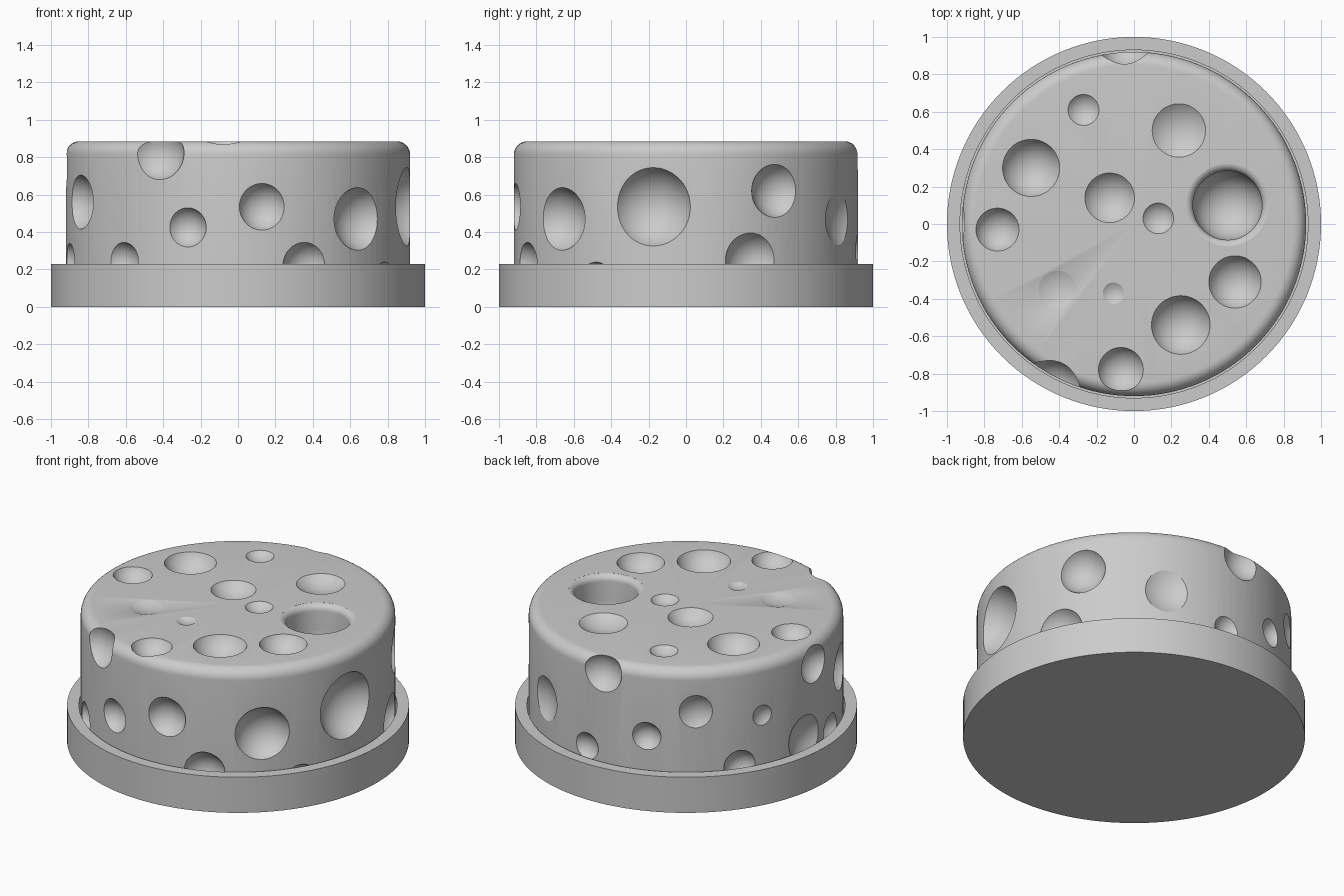
import bpy, bmesh, math
from mathutils import Vector, Matrix

old = bpy.data.objects.get("Cube")
if old:
    bpy.data.objects.remove(old)

TOP, RADIUS = 0.885, 0.92


def make_material(name, colour):
    mat = bpy.data.materials.new(name)
    mat.use_nodes = True
    mat.diffuse_color = colour
    mat.node_tree.nodes["Principled BSDF"].inputs["Base Color"].default_value = colour
    return mat


grey = make_material("plain grey", (0.6, 0.6, 0.6, 1))


def add_object(name, bm):
    bmesh.ops.recalc_face_normals(bm, faces=bm.faces)
    mesh = bpy.data.meshes.new(name)
    bm.to_mesh(mesh)
    bm.free()
    mesh.materials.append(grey)
    obj = bpy.data.objects.new(name, mesh)
    bpy.context.scene.collection.objects.link(obj)
    return obj


def lathe(name, profile, steps=128, offset=(0, 0, 0)):
    """Spin an (r, z) profile that starts and ends on the axis."""
    bm = bmesh.new()
    verts = [bm.verts.new((r, 0, z)) for r, z in profile]
    edges = [bm.edges.new(pair) for pair in zip(verts, verts[1:])]
    bmesh.ops.spin(bm, geom=verts + edges, axis=(0, 0, 1), cent=(0, 0, 0),
                   angle=math.tau, steps=steps, use_duplicate=False)
    bmesh.ops.remove_doubles(bm, verts=bm.verts, dist=1e-5)
    bmesh.ops.translate(bm, verts=bm.verts, vec=offset)
    return add_object(name, bm)


def arc(cr, cz, radius, start, end, n):
    angles = [math.radians(start + (end - start) * i / n) for i in range(n + 1)]
    return [(cr + radius * math.cos(a), cz + radius * math.sin(a)) for a in angles]


def shade(obj):
    bpy.ops.object.select_all(action='DESELECT')
    bpy.context.view_layer.objects.active = obj
    obj.select_set(True)
    bpy.ops.object.shade_smooth_by_angle(angle=math.radians(30))


# Round tray with a raised rim
tray = lathe("tray", [(0, 0), (1, 0), (1, 0.23), (0.93, 0.23), (0.93, 0.05), (0, 0.05)])

# Round body with a softened top edge
FILLET = 0.07
body = lathe("cheese_wheel", [(0, 0.045), (RADIUS, 0.045)]
             + arc(RADIUS - FILLET, TOP - FILLET, FILLET, 0, 90, 8) + [(0, TOP)])

# Holes in the top: x, y, rim radius, depth relative to radius
top_holes = [
    (-0.55, 0.30, 0.153, 0.65), (-0.73, -0.03, 0.115, 0.65),
    (0.54, -0.31, 0.14, 0.65), (0.25, -0.54, 0.157, 0.65),
    (-0.07, -0.78, 0.12, 0.65), (-0.13, 0.14, 0.133, 0.5),
    (0.24, 0.50, 0.143, 0.35), (-0.27, 0.61, 0.083, 0.45),
    (0.13, 0.03, 0.082, 0.45), (-0.41, -0.35, 0.1, 0.2),
    (-0.11, -0.37, 0.057, 0.3),
]
# Holes in the wall: degrees round from the front, height, rim radius, depth
wall_holes = [
    (-66, 0.56, 0.145, 0.65), (-78, 0.24, 0.1, 0.65), (-27, 0.825, 0.145, 0.65),
    (-41.5, 0.245, 0.1, 0.65), (-17, 0.425, 0.105, 0.65), (8, 0.535, 0.125, 0.65),
    (22.7, 0.22, 0.125, 0.65), (44, 0.47, 0.168, 0.65), (79, 0.535, 0.21, 0.65),
    (58.5, 0.14, 0.1, 0.65), (121, 0.62, 0.142, 0.65), (112, 0.25, 0.145, 0.65),
    (152, 0.47, 0.14, 0.3), (176, 0.3, 0.085, 0.5), (200.5, 0.445, 0.088, 0.65),
    (218.6, 0.615, 0.105, 0.35), (244, 0.54, 0.065, 0.35), (235, 0.24, 0.1, 0.65),
    (264, 0.3, 0.145, 0.35), (269.5, 0.745, 0.12, 0.65), (183, 0.81, 0.13, 0.65),
]


def ball_cutter(point, normal, rim, ratio):
    depth = rim * ratio
    radius = (rim * rim + depth * depth) / (2 * depth)
    bm = bmesh.new()
    bmesh.ops.create_uvsphere(bm, u_segments=48, v_segments=32, radius=radius)
    turn = normal.to_track_quat('Z', 'Y').to_matrix().to_4x4()
    centre = point + normal * (radius - depth)
    bmesh.ops.transform(bm, verts=bm.verts, matrix=Matrix.Translation(centre) @ turn)
    return add_object("hole_cutter", bm)


cutters = [ball_cutter(Vector((x, y, TOP)), Vector((0, 0, 1)), r, d)
           for x, y, r, d in top_holes]
for degrees, z, r, d in wall_holes:
    a = math.radians(degrees)
    out = Vector((math.sin(a), -math.cos(a), 0))
    cutters.append(ball_cutter(out * RADIUS + Vector((0, 0, z)), out, r, d))

# Deep hole with a soft rounded lip
LIP, DEEP = 0.04, 0.185
lip = arc(DEEP + LIP, TOP - LIP, LIP, 98, 180, 6)
bowl = arc(0, TOP - 0.16, DEEP, 0, -90, 10)
bowl[-1] = (0, bowl[-1][1])
cutters.append(lathe("deep_hole_cutter", [(0, TOP + 0.05), (lip[0][0], TOP + 0.05)]
                     + lip + bowl, 48, (0.5, 0.1, 0)))

# Carve all the holes, then remove the cutters
for cutter in cutters:
    cutter.hide_render = True
    mod = body.modifiers.new("hole", 'BOOLEAN')
    mod.operation, mod.solver, mod.object = 'DIFFERENCE', 'EXACT', cutter
bpy.context.view_layer.update()
carved = bpy.data.meshes.new_from_object(
    body.evaluated_get(bpy.context.evaluated_depsgraph_get()))
body.modifiers.clear()
body.data = carved
for cutter in cutters:
    bpy.data.objects.remove(cutter)

for part in (tray, body):
    shade(part)
